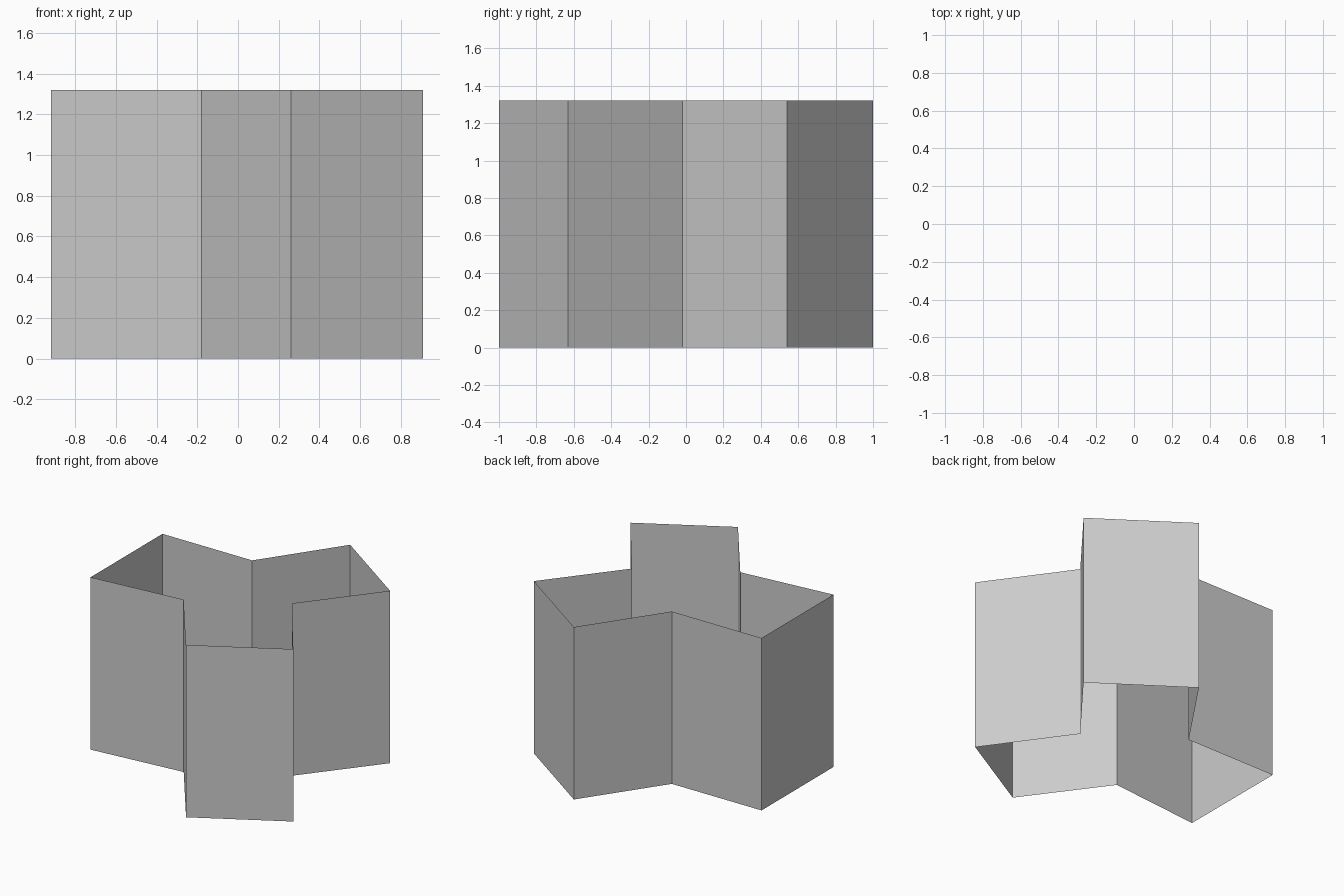
import bpy, bmesh

if "Cube" in bpy.data.objects:
    bpy.data.objects.remove(bpy.data.objects["Cube"])

HEIGHT = 1.32

# Outline of the three-armed open shell, counter-clockwise from the left arm
outline = [(-0.92, -0.47), (-0.18, -0.40), (0.26, -1.0), (0.91, -0.63),
           (0.47, -0.02), (0.91, 0.54), (0.25, 1.0), (-0.16, 0.40),
           (-0.92, 0.40)]

# Plain grey wall colour
grey = bpy.data.materials.new("wall_grey")
grey.diffuse_color = (0.6, 0.6, 0.6, 1)
grey.use_nodes = True
grey.node_tree.nodes["Principled BSDF"].inputs["Base Color"].default_value = grey.diffuse_color

# Walls: closed outline pulled straight up, open at top and bottom
bm = bmesh.new()
base = [bm.verts.new((x, y, 0)) for x, y in outline]
edges = [bm.edges.new((a, b)) for a, b in zip(base, base[1:] + base[:1])]
raised = bmesh.ops.extrude_edge_only(bm, edges=edges)["geom"]
top = [v for v in raised if isinstance(v, bmesh.types.BMVert)]
bmesh.ops.translate(bm, verts=top, vec=(0, 0, HEIGHT))

# Turn every wall outward
bm.normal_update()
first = next(f for f in bm.faces if all(v.co.x < -0.9 for v in f.verts))
bmesh.ops.recalc_face_normals(bm, faces=bm.faces[:])
bm.normal_update()
if first.normal.x > 0:
    bmesh.ops.reverse_faces(bm, faces=bm.faces[:])

mesh = bpy.data.meshes.new("outer_walls")
bm.to_mesh(mesh)
bm.free()
mesh.materials.append(grey)
bpy.context.collection.objects.link(bpy.data.objects.new("outer_walls", mesh))
